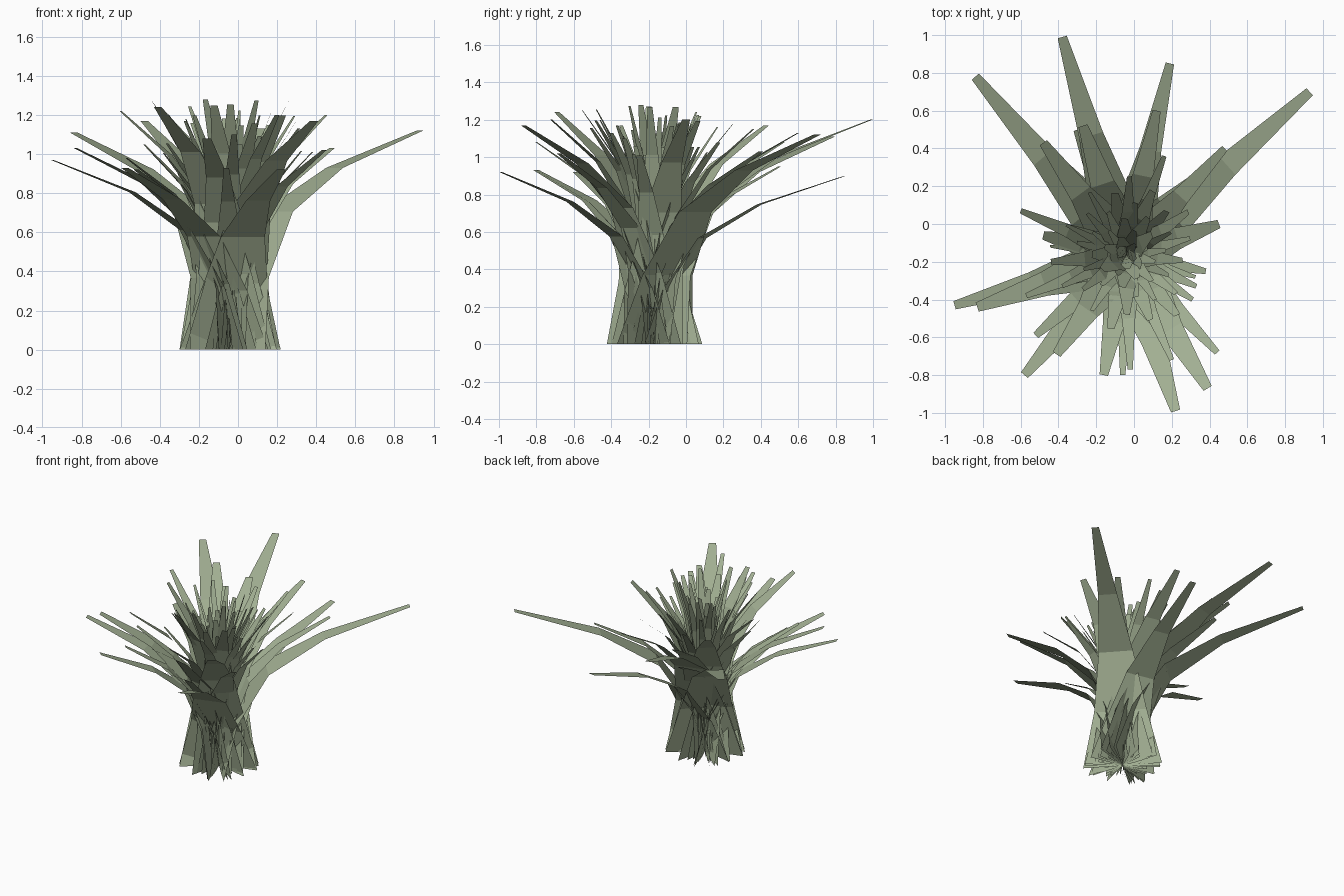
import bpy, bmesh, math, random
from mathutils import Vector

random.seed(11)
ROOT = Vector((-0.04, -0.168, 0))      # all blades cross at this point
WIDTHS = (0.54, 0.36, 0.235, 0.13, 0.05)
R_FRAC = (0, 0.08, 0.25, 0.55, 1)      # outward bend of a blade
Z_LOW = (0, 0.33, 0.63, 0.83, 1)       # rise of a drooping blade
Z_STEEP = (0, 0.27, 0.53, 0.78, 1)     # rise of an upright blade

green = bpy.data.materials.new("grass_green")
green.diffuse_color = (0.36, 0.43, 0.29, 1)


def add_blade(bm, x, y, z, scale, twist=0):
    """Flat tapering strip in four segments, bending out to its tip."""
    out = Vector((x, y, 0)) - ROOT
    reach = out.length
    out.normalize()
    yaw = math.atan2(out.y, out.x) + math.pi / 2 + twist
    side = Vector((math.cos(yaw), math.sin(yaw), 0))
    droop = min(1, reach / 0.9)
    rows = []
    for w, rf, zl, zs in zip(WIDTHS, R_FRAC, Z_LOW, Z_STEEP):
        h = z * (zl * droop + zs * (1 - droop))
        c = ROOT + out * reach * rf + Vector((0, 0, h))
        half = side * w * scale / 2
        rows.append((bm.verts.new(c - half), bm.verts.new(c + half)))
    for a, b in zip(rows, rows[1:]):
        bm.faces.new((a[0], a[1], b[1], b[0]))


def make_object(name, blades):
    bm = bmesh.new()
    for b in blades:
        add_blade(bm, *b)
    me = bpy.data.meshes.new(name)
    bm.to_mesh(me)
    bm.free()
    me.materials.append(green)
    ob = bpy.data.objects.new(name, me)
    bpy.context.collection.objects.link(ob)


# Long arching outer blades: tip x, y, z, width scale
make_object("outer_blades", [
    (0.93, 0.70, 1.12, 1), (0.19, 0.85, 0.90, 0.9), (-0.38, 0.99, 1.20, 1),
    (-0.84, 0.78, 1.11, 1), (-0.95, -0.43, 0.97, 0.9), (-0.83, -0.44, 1.03, 1),
    (-0.58, -0.80, 0.93, 0.95), (0.22, -0.99, 0.92, 1), (0.39, -0.87, 1.17, 1),
])

# Medium blades: tip x, y, z, width scale
make_object("medium_blades", [
    (0.44, -0.68, 1.02, 0.65), (-0.16, -0.80, 1.08, 0.9), (-0.06, -0.80, 0.93, 0.55),
    (-0.02, -0.77, 1.10, 0.55), (-0.41, -0.69, 1.24, 0.95), (-0.52, -0.59, 0.92, 0.75),
    (-0.60, 0.07, 1.22, 0.55), (-0.48, 0.43, 1.17, 0.95), (-0.30, 0.50, 0.95, 0.85),
    (-0.27, 0.52, 1.08, 1.0), (0.12, 0.60, 1.13, 0.85), (0.45, 0.0, 1.20, 0.9),
    (0.48, 0.40, 1.03, 0.75), (0.38, -0.25, 1.01, 0.6), (0.33, -0.33, 1.10, 0.5),
    (-0.48, -0.06, 1.05, 0.9), (-0.57, -0.38, 0.98, 0.55), (0.20, -0.72, 1.20, 0.5),
    (0.16, 0.36, 1.15, 0.5), (-0.44, -0.20, 1.27, 0.6), (0.31, -0.40, 1.13, 0.5),
])

# Upright inner blades, thinner and slightly twisted, around the heart of the tuft
inner = []
for i in range(54):
    a = i * 2.39996
    r = 0.05 + 0.37 * (i / 53) ** 0.9
    inner.append((ROOT.x + r * math.cos(a), ROOT.y + r * math.sin(a),
                  random.uniform(1.0, 1.28), random.uniform(0.3, 0.75),
                  random.uniform(-0.35, 0.35)))
make_object("inner_blades", inner)
